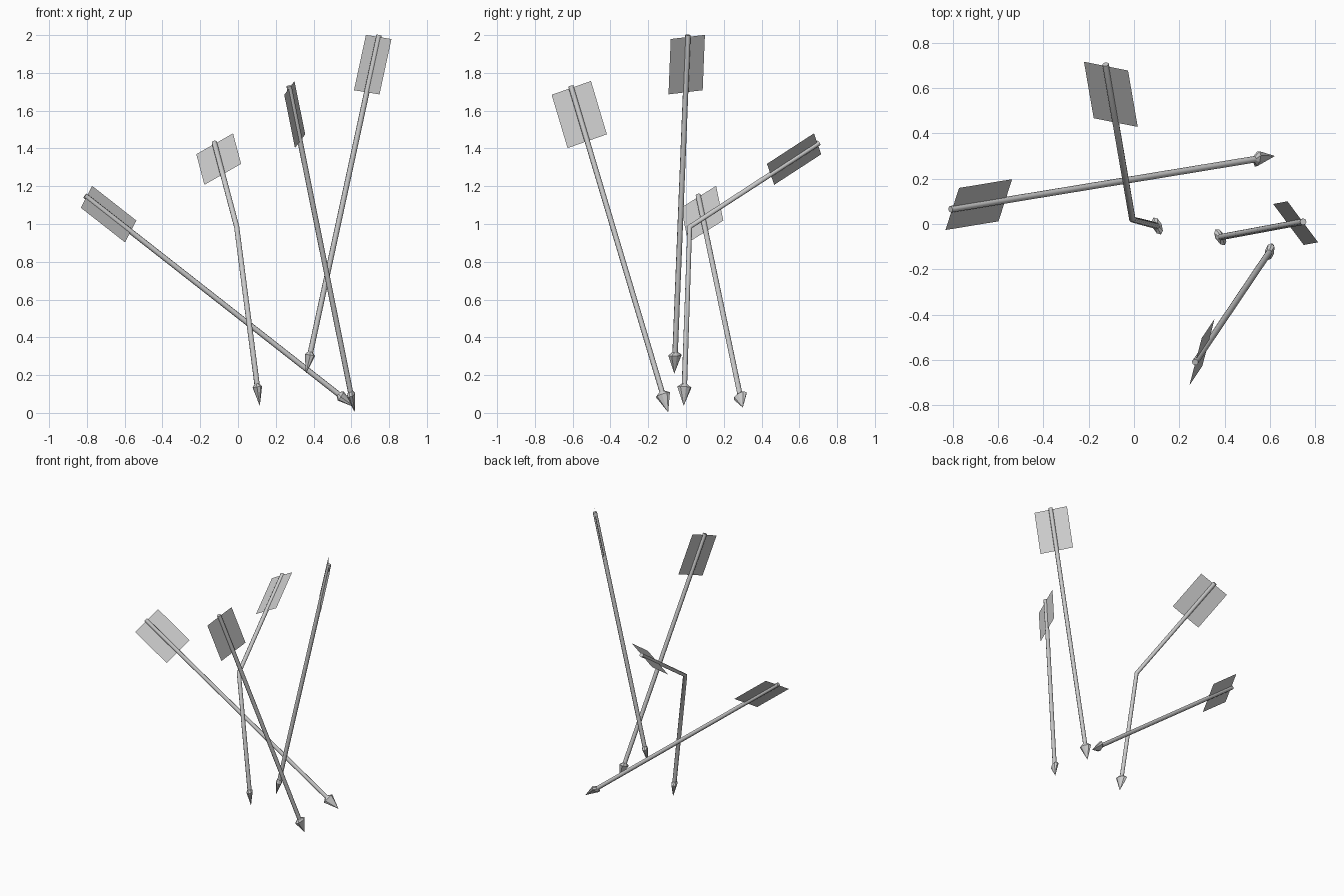
import bpy, bmesh
from mathutils import Vector, Matrix

if "Cube" in bpy.data.objects:
    bpy.data.objects.remove(bpy.data.objects["Cube"])

grey = bpy.data.materials.new("plain grey")
grey.use_nodes = True
colour = (0.6, 0.6, 0.6, 1)
grey.diffuse_color = colour
grey.node_tree.nodes["Principled BSDF"].inputs["Base Color"].default_value = colour

SHAFT_R, HEAD_LEN, HEAD_W, HEAD_T = 0.0145, 0.115, 0.041, 0.021
VANE_LEN, VANE_W = 0.3, 0.227


def frame(origin, along, across):
    """Matrix with z along the arrow and x along its flat width."""
    z = along.normalized()
    x = (across - z * across.dot(z)).normalized()
    m = Matrix((x, z.cross(x), z)).transposed().to_4x4()
    m.translation = origin
    return m


def finish(name, bm, smooth):
    bmesh.ops.recalc_face_normals(bm, faces=bm.faces)
    mesh = bpy.data.meshes.new(name)
    bm.to_mesh(mesh)
    bm.free()
    mesh.materials.append(grey)
    ob = bpy.data.objects.new(name, mesh)
    bpy.context.collection.objects.link(ob)
    for p in mesh.polygons:
        p.use_smooth = smooth and len(p.vertices) == 4


def loft(name, rings, sides, smooth):
    """Skin a row of rings, each given as (matrix, x radius, y radius, z)."""
    bm = bmesh.new()
    loops = []
    for m, rx, ry, z in rings:
        circle = [Matrix.Rotation(6.283185 * i / sides, 3, 'Z') @ Vector((1, 0, 0))
                  for i in range(sides)]
        loops.append([bm.verts.new(m @ Vector((c.x * rx, c.y * ry, z))) for c in circle])
    for a, b in zip(loops, loops[1:]):
        for i in range(sides):
            j = (i + 1) % sides
            bm.faces.new((a[i], a[j], b[j], b[i]))
    bm.faces.new(loops[0][::-1])
    bm.faces.new(loops[-1])
    finish(name, bm, smooth)


def arrow(name, points, vane_across, head_across):
    pts = [Vector(p) for p in points]
    vane_across, head_across = Vector(vane_across), Vector(head_across)
    start = frame(pts[0], pts[1] - pts[0], vane_across)
    end = frame(pts[-1], pts[-1] - pts[-2], head_across)
    # shaft, mitred where it is broken
    rings = [(start, SHAFT_R, SHAFT_R, 0)]
    for a, b, c in zip(pts, pts[1:], pts[2:]):
        bend = (b - a).normalized() + (c - b).normalized()
        rings.append((frame(b, bend, vane_across), SHAFT_R, SHAFT_R, 0))
    last = frame(pts[-1], pts[-1] - pts[-2], vane_across)
    rings.append((last, SHAFT_R, SHAFT_R, -HEAD_LEN * 0.9))
    loft(name + "_shaft", rings, 8, True)
    # flattened head with a short shoulder
    loft(name + "_head", [(end, SHAFT_R, SHAFT_R * 0.9, -HEAD_LEN),
                          (end, HEAD_W, HEAD_T, -HEAD_LEN * 0.85),
                          (end, 0.001, 0.001, 0)], 8, False)
    # flat vane through the shaft
    bm = bmesh.new()
    w = VANE_W / 2
    bm.faces.new([bm.verts.new(start @ Vector((x, 0, z))) for x, z in
                  ((-w, 0.01), (w, 0.01), (w, 0.01 + VANE_LEN), (-w, 0.01 + VANE_LEN))])
    finish(name + "_vane", bm, False)


arrow("left_leaning_arrow", [(-0.81, 0.065, 1.15), (0.62, 0.3, 0.03)],
      (0.06, 0.185, 0.115), (0.06, 0.185, 0.115))
arrow("front_arrow", [(0.27, -0.61, 1.73), (0.617, -0.095, 0.005)],
      (0.055, 0.21, 0.07), (0.055, 0.21, 0.07))
arrow("tall_arrow", [(0.747, 0.01, 2.0), (0.36, -0.062, 0.21)],
      (0.135, -0.18, -0.02), (0.12, -0.2, 0))
arrow("broken_arrow", [(-0.125, 0.705, 1.43), (-0.007, 0.02, 0.985), (0.115, -0.012, 0.04)],
      (0.195, -0.04, 0.11), (0.08, -0.18, 0))
